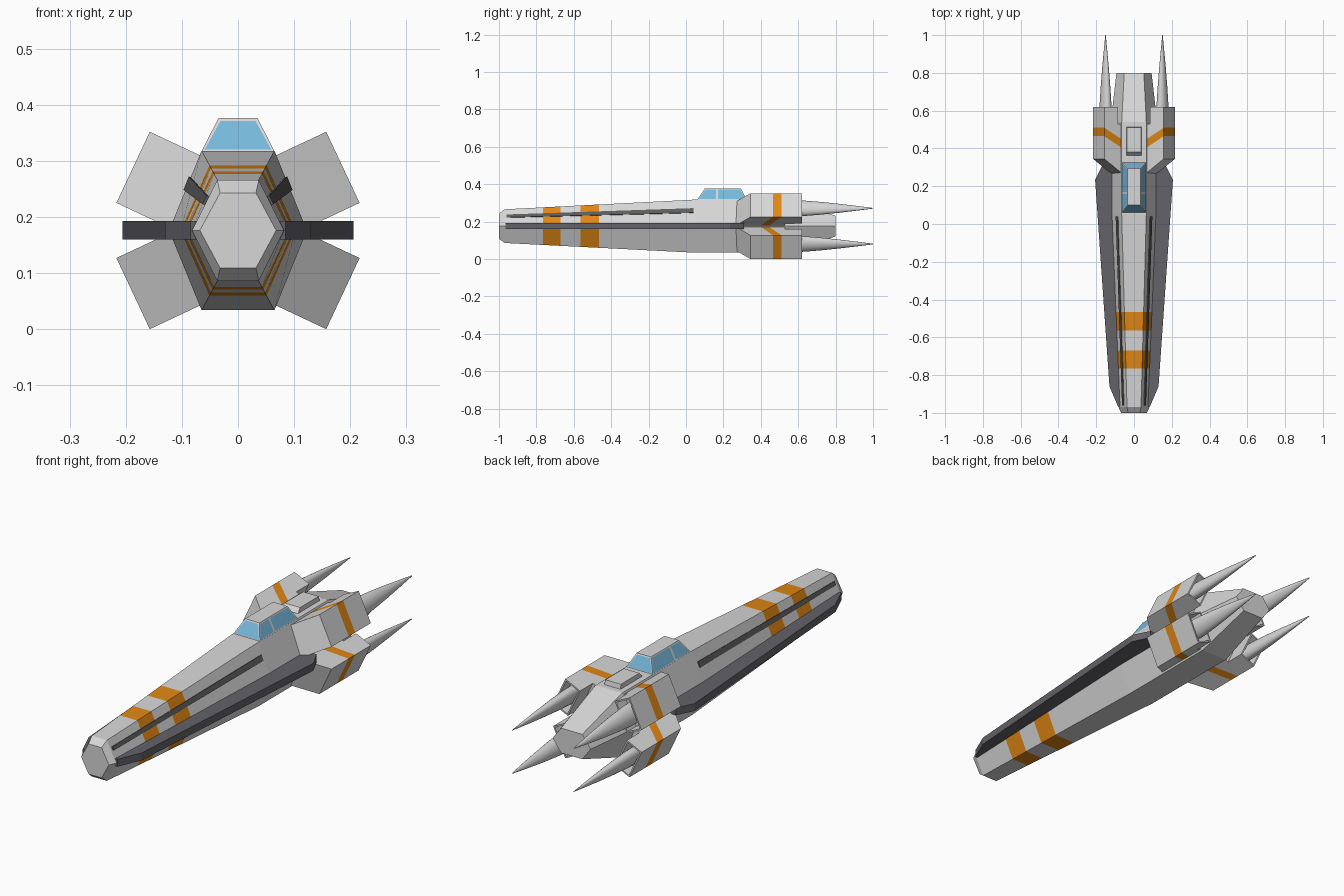
import bpy, bmesh, math
from mathutils import Vector

cube = bpy.data.objects.get("Cube")
if cube:
    bpy.data.objects.remove(cube)

MID = 0.176  # height of the hull centre line


def material(name, rgb):
    m = bpy.data.materials.new(name)
    m.use_nodes = True
    m.diffuse_color = (*rgb, 1)
    m.node_tree.nodes["Principled BSDF"].inputs["Base Color"].default_value = (*rgb, 1)
    return m


GREY = material("light grey", (0.68, 0.68, 0.68))
ORANGE = material("orange", (0.74, 0.24, 0.007))
DARK = material("dark grey", (0.125, 0.122, 0.14))
STRIP = material("strip grey", (0.11, 0.11, 0.11))
GLASS = material("blue glass", (0.18, 0.48, 0.71))


def finish(name, bm, mats):
    bmesh.ops.recalc_face_normals(bm, faces=bm.faces)
    me = bpy.data.meshes.new(name)
    bm.to_mesh(me)
    bm.free()
    for m in mats:
        me.materials.append(m)
    ob = bpy.data.objects.new(name, me)
    bpy.context.collection.objects.link(ob)
    return ob


def loft(bm, rings):
    """Skin a list of closed rings and cap both ends; return the side faces per span."""
    rows = [[bm.verts.new(p) for p in ring] for ring in rings]
    n = len(rows[0])
    spans = [[bm.faces.new((a[i], a[(i + 1) % n], b[(i + 1) % n], b[i])) for i in range(n)]
             for a, b in zip(rows, rows[1:])]
    bm.faces.new(rows[0])
    bm.faces.new(rows[-1])
    return spans


# Hull stations: y, half height, top half width, waist half width
STATIONS = [(-1, 0.067, 0.032, 0.068), (-0.97, 0.09, 0.037, 0.082),
            (0.05, 0.142, 0.065, 0.123), (0.54, 0.142, 0.065, 0.123),
            (0.8, 0.055, 0.052, 0.093)]
BANDS = [(-0.765, -0.67), (-0.565, -0.465)]


def section(y):
    for a, b in zip(STATIONS, STATIONS[1:]):
        if a[0] <= y <= b[0]:
            f = (y - a[0]) / (b[0] - a[0])
            return [p + (q - p) * f for p, q in zip(a, b)][1:]


def hull_ring(y):
    h, t, w = section(y)
    return [(t, y, MID + h), (w, y, MID), (t, y, MID - h),
            (-t, y, MID - h), (-w, y, MID), (-t, y, MID + h)]


# Hexagonal hull with two painted bands
bm = bmesh.new()
ys = sorted([s[0] for s in STATIONS] + [y for band in BANDS for y in band])
for (y0, y1), span in zip(zip(ys, ys[1:]), loft(bm, [hull_ring(y) for y in ys])):
    for f in span:
        f.material_index = int((y0, y1) in BANDS)
finish("hull", bm, [GREY, ORANGE])


# Dark strips lying on the upper side faces
def strip_ring(y, s):
    h, t, w = section(y)
    top, waist = Vector((t, y, MID + h)), Vector((w, y, MID))
    out = Vector((h, 0, w - t)).normalized()
    pts = [top.lerp(waist, f) + out * o
           for f, o in ((0.33, -0.002), (0.33, 0.004), (0.5, 0.004), (0.5, -0.002))]
    return [(p.x * s, p.y, p.z) for p in pts]


for s, side in ((1, "left"), (-1, "right")):
    bm = bmesh.new()
    loft(bm, [strip_ring(-0.96, s), strip_ring(0.04, s)])
    finish(side + "_side_strip", bm, [STRIP])

    # Flat strake along the waist
    bm = bmesh.new()
    plan = [(0.03, -0.965), (0.085, -0.965), (0.13, -0.86), (0.206, 0.235),
            (0.168, 0.31), (0.03, 0.31)]
    loft(bm, [[(x * s, y, MID + z) for x, y in plan] for z in (-0.0165, 0.0165)])
    finish(side + "_strake", bm, [DARK])

# Cockpit canopy with inset glass
bm = bmesh.new()
base = [(0.06, 0.065), (0.165, 0.065), (0.325, 0.065)]
roof = [(0.10, 0.035), (0.165, 0.035), (0.295, 0.035)]


def canopy_ring(row, z):
    return [(w, y, z) for y, w in row] + [(-w, y, z) for y, w in reversed(row)]


panes = loft(bm, [canopy_ring(base, 0.317), canopy_ring(roof, 0.376)])[0]
bmesh.ops.recalc_face_normals(bm, faces=bm.faces)
bmesh.ops.inset_individual(bm, faces=panes, thickness=0.007)
for f in panes:
    f.material_index = 1
finish("canopy", bm, [GREY, GLASS])

# Raised plate behind the canopy
bm = bmesh.new()
loft(bm, [[(-w, y0, z), (w, y0, z), (w, y1, z), (-w, y1, z)]
          for w, y0, y1, z in ((0.04, 0.36, 0.515, 0.315), (0.038, 0.38, 0.51, 0.338))])
finish("dorsal_plate", bm, [GREY])

# Engine pod side outline as (y, depth inward); the middle quad is the painted band
OUTLINE = [(0.345, 0), (0.465, 0), (0.51, 0), (0.62, 0), (0.62, 0.08),
           (0.53, 0.08), (0.53, 0.115), (0.44, 0.115), (0.395, 0.115), (0.26, 0.115)]
PANELS = [(0, 1, 8, 9), (1, 2, 7, 8), (2, 3, 4, 5, 6, 7)]


def build_engine(name, sx, sz):
    out = Vector((0.905 * sx, 0, 0.425 * sz))
    along = Vector((-0.425 * sx, 0, 0.905 * sz))
    centre = Vector((0.187 * sx, 0, MID + 0.1125 * sz))

    def place(y, depth, t):
        return centre - out * depth + along * t + Vector((0, y, 0))

    # Pod body
    bm = bmesh.new()
    rows = [[bm.verts.new(place(y, d, t)) for y, d in OUTLINE] for t in (-0.07, 0.07)]
    for row in rows:
        for k, panel in enumerate(PANELS):
            bm.faces.new([row[i] for i in panel]).material_index = int(k == 1)
    n = len(OUTLINE)
    ring = [bm.faces.new((rows[0][i], rows[0][(i + 1) % n], rows[1][(i + 1) % n], rows[1][i]))
            for i in range(n)]
    ring[1].material_index = 1
    bmesh.ops.recalc_face_normals(bm, faces=bm.faces)
    # Hollow exhaust opening
    rear = ring[3]
    bmesh.ops.inset_individual(bm, faces=[rear], thickness=0.009)
    bmesh.ops.inset_individual(bm, faces=[rear], thickness=0.001)
    bmesh.ops.translate(bm, verts=rear.verts, vec=(0, -0.06, 0))
    finish(name + "_pod", bm, [GREY, ORANGE])

    # Tapered oval spike
    bm = bmesh.new()
    rings = []
    for y, r in ((0.565, 1), (0.63, 0.97), (0.72, 0.8), (0.82, 0.56), (0.92, 0.28), (1, 0.04)):
        angles = [math.tau * i / 20 for i in range(20)]
        rings.append([place(y, 0.04 + 0.029 * r * math.cos(a), 0.045 * r * math.sin(a))
                      for a in angles])
    loft(bm, rings)
    spike = finish(name + "_spike", bm, [GREY])
    bpy.ops.object.select_all(action="DESELECT")
    spike.select_set(True)
    bpy.context.view_layer.objects.active = spike
    bpy.ops.object.shade_smooth_by_angle(angle=math.radians(40))


for sx, side in ((1, "left"), (-1, "right")):
    for sz, level in ((1, "upper"), (-1, "lower")):
        build_engine(f"{level}_{side}_engine", sx, sz)
